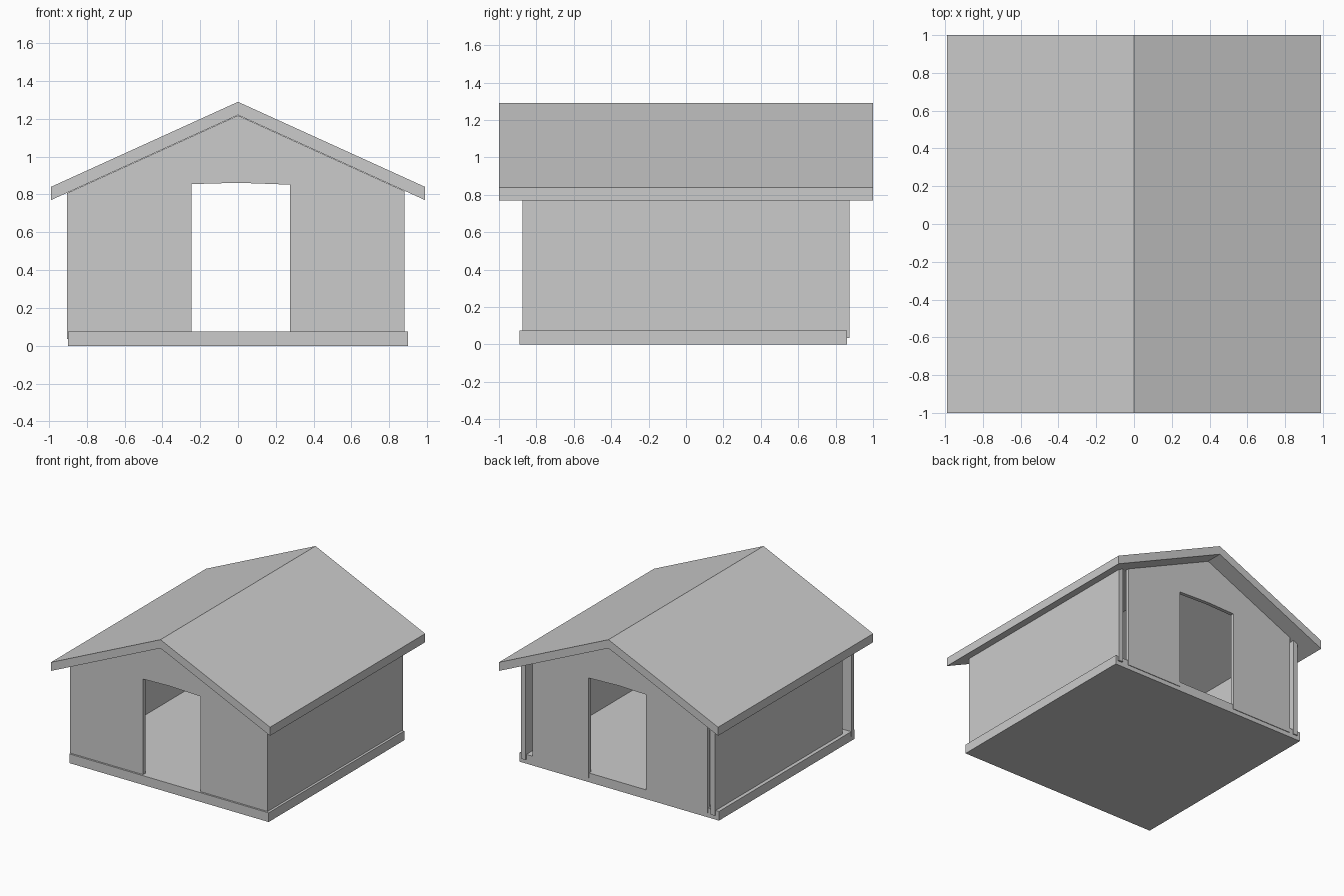
import bpy, bmesh

if "Cube" in bpy.data.objects:
    bpy.data.objects.remove(bpy.data.objects["Cube"])


def extrude_profile(name, points, y0, y1):
    """Solid from an x-z outline swept from y0 to y1."""
    bm = bmesh.new()
    face = bm.faces.new([bm.verts.new((x, y0, z)) for x, z in points])
    moved = bmesh.ops.extrude_face_region(bm, geom=[face])["geom"]
    verts = [v for v in moved if isinstance(v, bmesh.types.BMVert)]
    bmesh.ops.translate(bm, verts=verts, vec=(0, y1 - y0, 0))
    bmesh.ops.recalc_face_normals(bm, faces=bm.faces)
    mesh = bpy.data.meshes.new(name)
    bm.to_mesh(mesh)
    bm.free()
    obj = bpy.data.objects.new(name, mesh)
    bpy.context.collection.objects.link(obj)
    return obj


def under_roof(x):
    """Height of the roof underside at x."""
    return 1.218 - 0.45 * abs(x) / 0.99


def board(name, x0, x1, y0, y1):
    """Upright board whose top follows the roof slope."""
    pts = [(x0, WALL_Z), (x1, WALL_Z), (x1, under_roof(x1)), (x0, under_roof(x0))]
    return extrude_profile(name, pts, y0, y1)


WALL_Z = 0.035

# Floor slab
extrude_profile("floor", [(-0.9, 0), (0.9, 0), (0.9, 0.075), (-0.9, 0.075)], -0.89, 0.86)

# Pitched roof
extrude_profile("roof", [(-0.99, 0.77), (0, 1.22), (0.99, 0.77),
                         (0.99, 0.84), (0, 1.29), (-0.99, 0.84)], -1, 1)

# Gable walls, each with a doorway
gable = [(-0.80, WALL_Z), (-0.245, WALL_Z), (-0.245, 0.855), (0, 0.862),
         (0.275, 0.852), (0.275, WALL_Z), (0.78, WALL_Z),
         (0.78, under_roof(0.78)), (0, under_roof(0)), (-0.80, under_roof(0.80))]
extrude_profile("front_wall", gable, -0.875, -0.845)
extrude_profile("back_wall", gable, 0.835, 0.865)

# Thin side walls
board("left_wall", -0.87, -0.83, -0.775, 0.87)
board("right_wall", 0.84, 0.88, -0.873, 0.873)

# Boards closing the front corners
board("front_left_board", -0.905, -0.80, -0.875, -0.845)
board("front_right_board", 0.78, 0.88, -0.875, -0.845)
